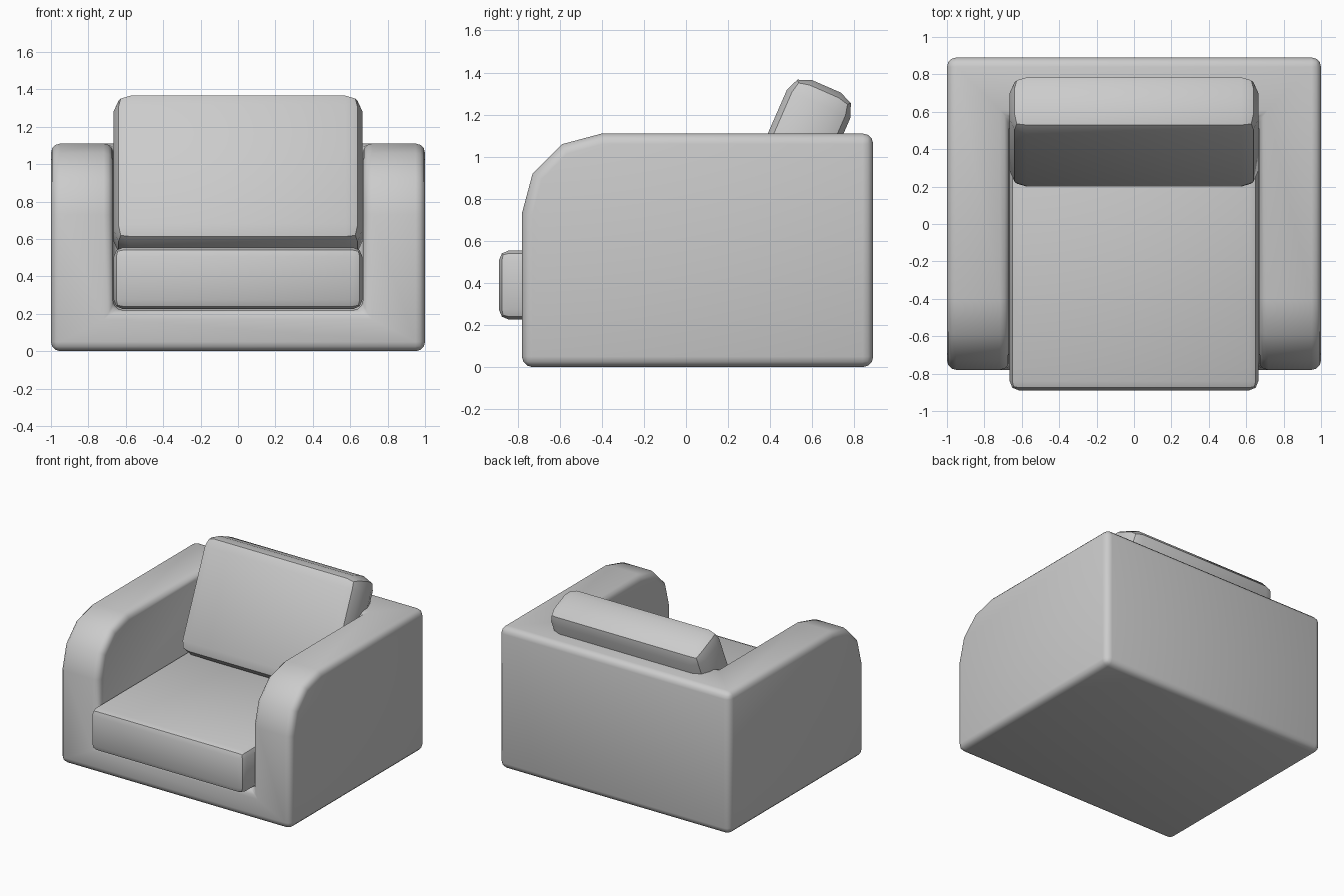
import bpy
import bmesh
from math import radians, sin, cos

if "Cube" in bpy.data.objects:
    bpy.data.objects.remove(bpy.data.objects["Cube"])


def make_object(name, bm):
    bmesh.ops.recalc_face_normals(bm, faces=bm.faces[:])
    mesh = bpy.data.meshes.new(name)
    bm.to_mesh(mesh)
    bm.free()
    obj = bpy.data.objects.new(name, mesh)
    bpy.context.collection.objects.link(obj)
    return obj


def box(name, size, location):
    bm = bmesh.new()
    bmesh.ops.create_cube(bm, size=1)
    bmesh.ops.scale(bm, vec=size, verts=bm.verts)
    obj = make_object(name, bm)
    obj.location = location
    return obj


def bevel(obj, width, segments):
    mod = obj.modifiers.new("Bevel", 'BEVEL')
    mod.width = width
    mod.segments = segments
    mod.limit_method = 'ANGLE'
    mod.angle_limit = radians(50)


def finish(obj, angle):
    # apply the modifiers, then shade smooth by angle
    bpy.ops.object.select_all(action='DESELECT')
    obj.select_set(True)
    bpy.context.view_layer.objects.active = obj
    for mod in list(obj.modifiers):
        bpy.ops.object.modifier_apply(modifier=mod.name)
    bpy.ops.object.shade_smooth_by_angle(angle=radians(angle))


# Body: side profile with a curved arm front, extruded across the width
profile = [(0.89, 0), (-0.78, 0)]
profile += [(-0.40 - 0.38 * cos(radians(a)), 0.73 + 0.38 * sin(radians(a)))
            for a in (0, 30, 60, 90)]
profile.append((0.89, 1.11))
bm = bmesh.new()
face = bm.faces.new([bm.verts.new((-1, y, z)) for y, z in profile])
extruded = bmesh.ops.extrude_face_region(bm, geom=[face])
bmesh.ops.translate(bm, vec=(2, 0, 0),
                    verts=[v for v in extruded["geom"] if isinstance(v, bmesh.types.BMVert)])
body = make_object("body", bm)

# Hollow between the arms and in front of the back
cutter = box("seat_cutter", (1.335, 2.0, 2.0), (0, -0.44, 1.22))
cutter.hide_render = True
cut = body.modifiers.new("Hollow", 'BOOLEAN')
cut.operation = 'DIFFERENCE'
cut.solver = 'EXACT'
cut.object = cutter
bevel(body, 0.05, 3)
finish(body, 40)
bpy.data.objects.remove(cutter)

# Seat cushion
seat = box("seat_cushion", (1.33, 1.45, 0.33), (0, -0.165, 0.39))
bevel(seat, 0.05, 2)
finish(seat, 30)

# Leaning back cushion
back = box("back_cushion", (1.33, 0.33, 0.874), (0, 0.492, 0.934))
back.rotation_euler.x = radians(-23.6)
bevel(back, 0.09, 2)
finish(back, 30)
